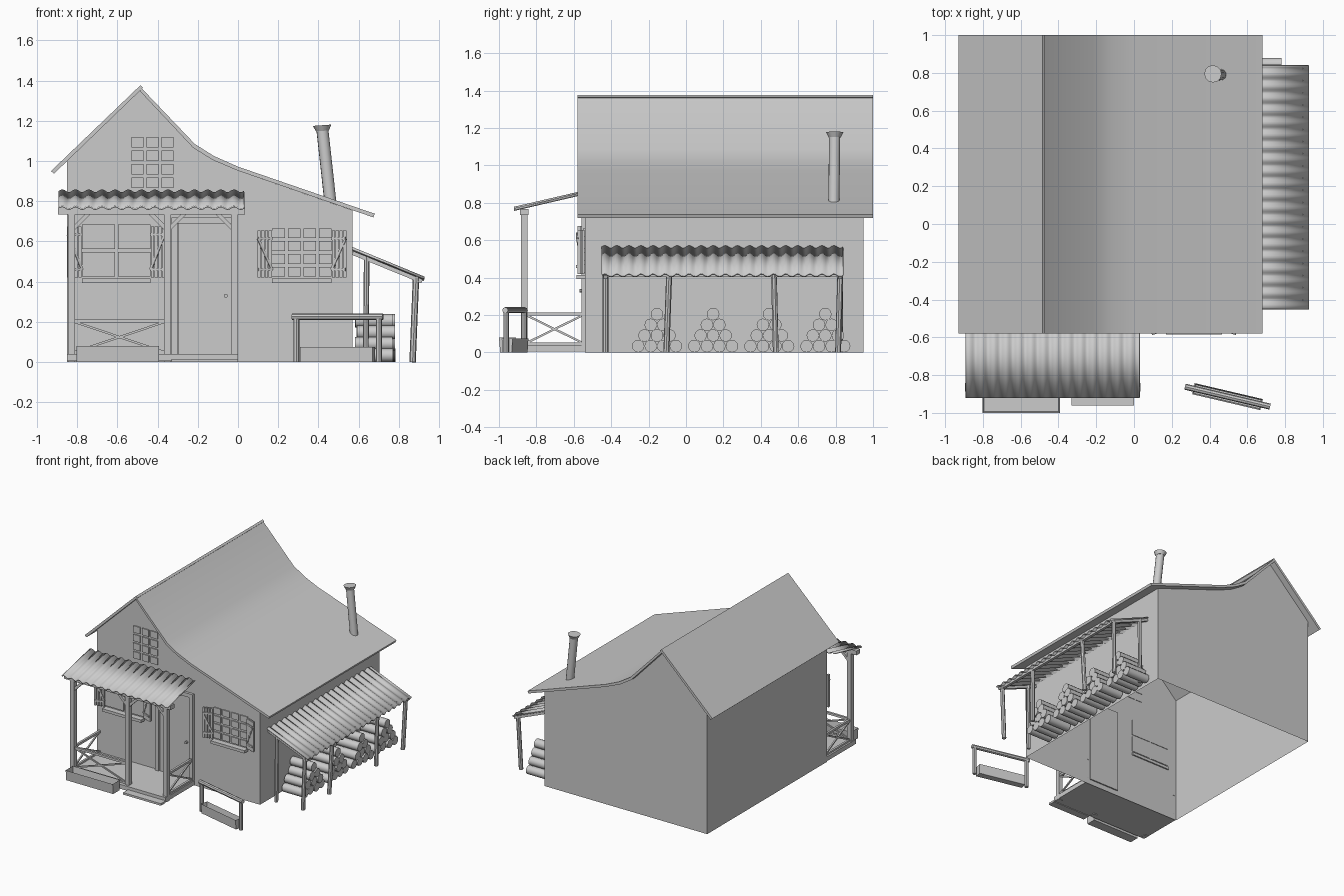
import bpy, bmesh, math, random
from mathutils import Vector, Matrix

random.seed(4)
cube = bpy.data.objects.get("Cube")
if cube:
    bpy.data.objects.remove(cube, do_unlink=True)

GREY = (0.6, 0.6, 0.6, 1)
grey = bpy.data.materials.new("plain_grey")
grey.use_nodes = True
grey.diffuse_color = GREY
grey.node_tree.nodes["Principled BSDF"].inputs["Base Color"].default_value = GREY


def finish(name, bm, fix_normals=True):
    if fix_normals:
        bmesh.ops.recalc_face_normals(bm, faces=bm.faces)
    mesh = bpy.data.meshes.new(name)
    bm.to_mesh(mesh)
    bm.free()
    mesh.materials.append(grey)
    mesh.shade_smooth()
    mesh.set_sharp_from_angle(angle=math.radians(32))
    obj = bpy.data.objects.new(name, mesh)
    bpy.context.collection.objects.link(obj)
    return obj


def box(name, x, y, z):
    """Box from (min, max) pairs."""
    bm = bmesh.new()
    bmesh.ops.create_cube(bm, size=1)
    for v in bm.verts:
        v.co = [r[0] if c < 0 else r[1] for c, r in zip(v.co, (x, y, z))]
    return finish(name, bm)


def bar(name, start, end, width, sides=4, end_width=None):
    """Square or round bar between two points."""
    start, end = Vector(start), Vector(end)
    axis = end - start
    scale = 1 / math.sqrt(2) if sides == 4 else 0.5
    bm = bmesh.new()
    bmesh.ops.create_cone(bm, cap_ends=True, segments=sides, depth=axis.length,
                          radius1=width * scale, radius2=(end_width or width) * scale)
    if sides == 4:
        bm.transform(Matrix.Rotation(math.pi / 4, 4, "Z"))
    turn = axis.to_track_quat("Z", "Y").to_matrix().to_4x4()
    bm.transform(Matrix.Translation((start + end) / 2) @ turn)
    return finish(name, bm)


def prism(name, profile, y0, y1, keep_bottom=True):
    """Extrude an x-z profile along y."""
    bm = bmesh.new()
    face = bm.faces.new([bm.verts.new((x, y0, z)) for x, z in profile])
    new = bmesh.ops.extrude_face_region(bm, geom=[face], use_keep_orig=True)["geom"]
    for v in new:
        if isinstance(v, bmesh.types.BMVert):
            v.co.y = y1
    bmesh.ops.recalc_face_normals(bm, faces=bm.faces)
    if not keep_bottom:
        low = [f for f in bm.faces if all(v.co.z < 0.001 for v in f.verts)]
        bmesh.ops.delete(bm, geom=low, context="FACES_ONLY")
    return finish(name, bm, False)


def corrugated(name, start, along, down, waves):
    """Wavy sheet: waves run along one edge, straight in the slope direction."""
    start, along, down = Vector(start), Vector(along), Vector(down)
    steps = waves * 8
    bm = bmesh.new()
    rows = []
    for i in range(steps + 1):
        lift = Vector((0, 0, 0.007 * math.sin(i * math.pi / 4)))
        p = start + along * i / steps + lift
        rows.append((bm.verts.new(p), bm.verts.new(p + down)))
    for a, b in zip(rows, rows[1:]):
        bm.faces.new((a[0], a[1], b[1], b[0]))
    obj = finish(name, bm)
    thick = obj.modifiers.new("thickness", "SOLIDIFY")
    thick.thickness = 0.008
    thick.offset = 0


def trough(name, length, width, height, matrix):
    """Open-topped box with a slightly wider rim."""
    bm = bmesh.new()
    bmesh.ops.create_cube(bm, size=1)
    for v in bm.verts:
        flare = 1 if v.co.z > 0 else 0.85
        v.co = (v.co.x * length, v.co.y * width * flare, (v.co.z + 0.5) * height)
    top = max(bm.faces, key=lambda f: f.calc_center_median().z)
    bmesh.ops.inset_region(bm, faces=[top], thickness=0.01)
    for v in top.verts:
        v.co.z -= height * 0.65
    bm.transform(matrix)
    return finish(name, bm)


# House shell, open underneath
FRONT = -0.54
prism("house_walls", [(-0.85, 0), (-0.85, 1.005), (-0.485, 1.352), (-0.215, 1.065),
                      (0, 0.952), (0.57, 0.755), (0.57, 0)], FRONT, 0.95, False)

# Main roof: left slope overlaps the swept right slope at the ridge
prism("roof_left", [(-0.93, 0.95), (-0.485, 1.377), (-0.472, 1.365), (-0.485, 1.352),
                    (-0.915, 0.937)], -0.58, 1)
prism("roof_right", [(-0.485, 1.368), (-0.215, 1.085), (-0.12, 1.025), (0, 0.972),
                     (0.68, 0.738), (0.673, 0.72), (0, 0.952), (-0.125, 1.005),
                     (-0.222, 1.065), (-0.485, 1.345)], -0.58, 1)

# Chimney
bar("chimney_pipe", (0.461, 0.79, 0.78), (0.419, 0.795, 1.16), 0.06, 12)
bar("chimney_cap", (0.42, 0.795, 1.15), (0.418, 0.795, 1.178), 0.064, 12, 0.092)


# Windows
def window(name, x0, x1, z0, z1, cols, rows, gap=0.015):
    w, h = (x1 - x0 + gap) / cols, (z1 - z0 + gap) / rows
    for i in range(cols):
        for j in range(rows):
            x, z = x0 + i * w, z0 + j * h
            box(name + "_pane", (x, x + w - gap), (FRONT - 0.008, FRONT + 0.004),
                (z, z + h - gap))


def shutter(name, hinge, side, z0, z1):
    out = Vector((side * 0.07, -0.026, 0))
    base = Vector((hinge, FRONT - 0.008, 0))
    normal = Vector((side * -0.026, -0.07, 0)).normalized() * 0.007
    up = Vector((0, 0, 1))
    for t in (0.1, 0.37, 0.63, 0.9):
        p = base + out * t
        bar(name + "_plank", p + up * z0, p + up * z1, 0.016)
    low, high = z0 + 0.04, z1 - 0.04
    a, b = base + normal, base + out + normal
    for z in (low, high):
        bar(name + "_batten", a + up * z, b + up * z, 0.014)
    bar(name + "_brace", a + up * low, b + up * high, 0.012)


window("attic_window", -0.53, -0.32, 0.865, 1.12, 3, 4)
for name, x0, x1, z1, n in (("porch_window", -0.775, -0.435, 0.685, 2),
                            ("side_window", 0.17, 0.465, 0.665, 4)):
    window(name, x0, x1, 0.425, z1, n, n)
    box(name + "_sill", (x0, x1), (-0.585, FRONT + 0.01), (0.393, 0.415))
    shutter(name + "_left_shutter", x0 - 0.003, -1, 0.42, z1 - 0.01)
    shutter(name + "_right_shutter", x1 + 0.003, 1, 0.42, z1 - 0.01)

# Door
box("door", (-0.295, -0.035), (FRONT - 0.01, FRONT + 0.01), (0.04, 0.69))
for x in (-0.315, -0.018):
    box("door_jamb", (x - 0.015, x + 0.015), (-0.56, FRONT), (0.04, 0.72))
box("door_lintel", (-0.33, -0.003), (-0.56, FRONT), (0.69, 0.72))
bar("door_knob", (-0.06, FRONT, 0.33), (-0.06, -0.57, 0.33), 0.02, 10)

# Porch
box("porch_deck", (-0.85, 0), (-0.9, FRONT), (0.005, 0.04))
box("porch_step", (-0.33, 0), (-0.96, -0.9), (0, 0.016))
corrugated("porch_roof", (-0.89, -0.575, 0.848), (0.92, 0, 0), (0, -0.345, -0.08), 14)
box("porch_beam", (-0.895, 0.035), (-0.888, -0.843), (0.735, 0.768))
POSTS = (-0.828, -0.35, -0.018)
PY = -0.865
for x in POSTS:
    bar("porch_post", (x, PY, 0), (x, PY, 0.74), 0.035)
for x, side in ((POSTS[0], 1), (POSTS[1], -1), (POSTS[1], 1), (POSTS[2], -1)):
    bar("porch_brace", (x, PY, 0.655), (x + side * 0.085, PY, 0.74), 0.02)


def railing(name, a, b):
    a, b = Vector(a), Vector(b)
    low, high = Vector((0, 0, 0.045)), Vector((0, 0, 0.205))
    for p, q in ((a + low, b + low), (a + high, b + high)):
        bar(name + "_rail", p, q, 0.017)
    for p, q in ((a + low, b + high), (a + high, b + low)):
        bar(name + "_cross", p, q, 0.011)


railing("front_railing", (POSTS[0], PY, 0), (POSTS[1], PY, 0))
for x in (POSTS[0], POSTS[2]):
    railing("side_railing", (x, PY, 0), (x, FRONT, 0))
trough("planter", 0.41, 0.09, 0.08, Matrix.Translation((-0.597, -0.955, 0)))

# Hitching rail with a water trough
A, B = Vector((0.29, -0.866, 0)), Vector((0.7, -0.962, 0))
UP = Vector((0, 0, 1))
for p in (A, B):
    bar("hitch_post", p, p + UP * 0.215, 0.03, 8)
over = (B - A) * 0.05
bar("hitch_rail", A - over + UP * 0.226, B + over + UP * 0.226, 0.032, 8)
spin = Matrix.Rotation(math.atan2(B.y - A.y, B.x - A.x), 4, "Z")
trough("water_trough", 0.37, 0.06, 0.075, Matrix.Translation((A + B) / 2) @ spin)

# Wood shelter
corrugated("shelter_roof", (0.565, -0.45, 0.563), (0, 1.29, 0), (0.36, 0, -0.148), 20)
for y, lean in ((-0.43, 0), (-0.09, 0.015), (0.47, -0.01), (0.825, 0.012)):
    bar("shelter_post", (0.868, y - lean, 0), (0.885, y, 0.42), 0.032, 8)
for y in (-0.43, 0.825):
    bar("shelter_back_post", (0.635, y, 0), (0.64, y, 0.525), 0.028, 8)
bar("shelter_beam", (0.885, -0.445, 0.415), (0.885, 0.838, 0.415), 0.022)
for y in (-0.43, 0.825):
    bar("shelter_rafter", (0.57, y, 0.543), (0.915, y, 0.402), 0.02)

# Stacked logs
for pile in range(4):
    centre = -0.155 + pile * 0.3
    for row in range(4):
        for i in range(4 - row):
            y = centre + (i - (3 - row) / 2) * 0.067
            z = 0.034 + row * 0.057
            shift = random.uniform(-0.008, 0.008)
            bar("log", (0.588 + shift, y, z), (0.775 + shift, y, z), 0.067, 12)
